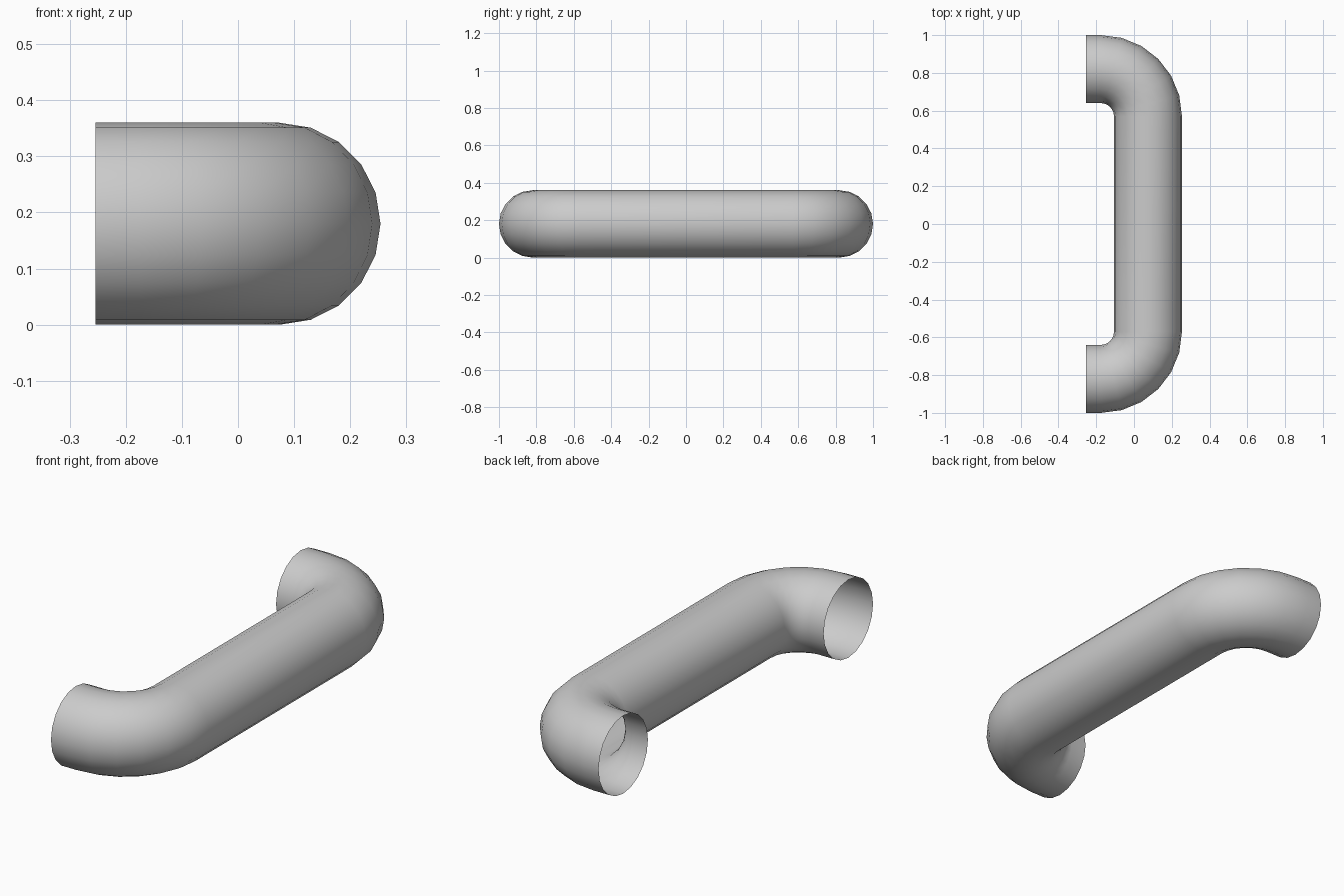
import bpy, bmesh
from math import sin, cos, pi
from mathutils import Vector

cube = bpy.data.objects.get("Cube")
if cube:
    bpy.data.objects.remove(cube, do_unlink=True)

SIDES, STEPS = 20, 6
TUBE, BEND = 0.18, 0.25
WALL_X, BEND_X, BEND_Y = -0.254, -0.176, 0.57

grey = bpy.data.materials.new("plain_grey")
grey.use_nodes = True
colour = (0.6, 0.6, 0.6, 1)
grey.diffuse_color = colour
grey.node_tree.nodes["Principled BSDF"].inputs["Base Color"].default_value = colour

# Centre line: straight stub, then a quarter bend, mirrored for the other end
half = [(WALL_X, -BEND_Y - BEND, 0)]
for i in range(STEPS + 1):
    a = i / STEPS * pi / 2
    half.append((BEND_X + BEND * sin(a), -BEND_Y - BEND * cos(a), a))
path = half + [(x, -y, pi - a) for x, y, a in reversed(half)]

# Sweep an open round section along the centre line
bm = bmesh.new()
rings = []
for x, y, a in path:
    outward = Vector((sin(a), -cos(a), 0))
    ring = []
    for k in range(SIDES):
        t = 2 * pi * k / SIDES
        p = Vector((x, y, TUBE)) + outward * TUBE * cos(t)
        p.z += TUBE * sin(t)
        ring.append(bm.verts.new(p))
    rings.append(ring)
for r, s in zip(rings, rings[1:]):
    for k in range(SIDES):
        n = (k + 1) % SIDES
        face = bm.faces.new((r[k], s[k], s[n], r[n]))
        face.smooth = True

mesh = bpy.data.meshes.new("pull_handle")
bm.to_mesh(mesh)
bm.free()
mesh.materials.append(grey)
handle = bpy.data.objects.new("pull_handle", mesh)
bpy.context.collection.objects.link(handle)
